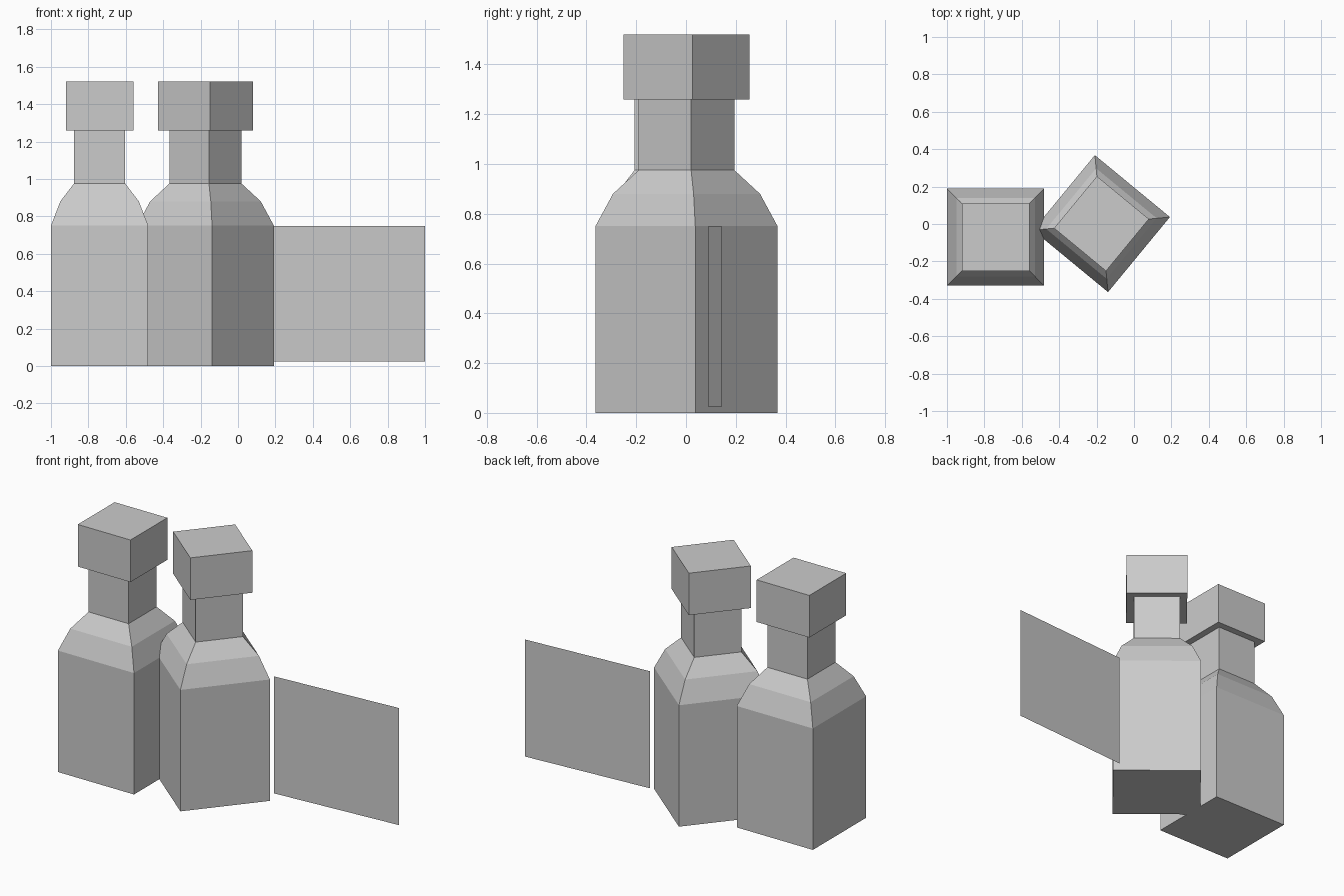
import bpy
import bmesh
from math import radians
from mathutils import Matrix

cube = bpy.data.objects.get("Cube")
if cube:
    bpy.data.objects.remove(cube, do_unlink=True)

grey = bpy.data.materials.new("plain grey")
grey.use_nodes = True
colour = (0.6, 0.6, 0.6, 1.0)
grey.diffuse_color = colour
grey.node_tree.nodes["Principled BSDF"].inputs["Base Color"].default_value = colour


def finish(name, bm, place):
    """Turn a bmesh into a placed, coloured object."""
    mesh = bpy.data.meshes.new(name)
    bm.to_mesh(mesh)
    bm.free()
    mesh.materials.append(grey)
    obj = bpy.data.objects.new(name, mesh)
    obj.matrix_world = place
    bpy.context.collection.objects.link(obj)


def square_loft(name, profile, place):
    """Skin square sections given as (half width, height), closed at both ends."""
    bm = bmesh.new()
    corners = ((-1, -1), (1, -1), (1, 1), (-1, 1))
    rings = [[bm.verts.new((sx * h, sy * h, z)) for sx, sy in corners] for h, z in profile]
    for low, high in zip(rings, rings[1:]):
        for i in range(4):
            j = (i + 1) % 4
            bm.faces.new((low[i], low[j], high[j], high[i]))
    bm.faces.new(rings[0][::-1])
    bm.faces.new(rings[-1])
    finish(name, bm, place)


# Body, sloped shoulders, neck and overhanging cap in one profile
BOTTLE = [(0.26, 0), (0.26, 0.75), (0.21, 0.88), (0.137, 0.975),
          (0.137, 1.26), (0.18, 1.26), (0.18, 1.52)]

square_loft("right_bottle", BOTTLE, Matrix.Translation((-0.74, -0.07, 0)))
square_loft("left_bottle", BOTTLE,
            Matrix.Translation((-0.174, 0.002, 0)) @ Matrix.Rotation(radians(-39.5), 4, 'Z'))

# Thin upright panel, turned slightly, beside the bottles
bm = bmesh.new()
near, far = (0.186, 0.088), (1.0, 0.145)
bm.faces.new([bm.verts.new((*end, z)) for end, z in
              ((near, 0.025), (far, 0.025), (far, 0.748), (near, 0.748))])
finish("flat_panel", bm, Matrix.Identity(4))
